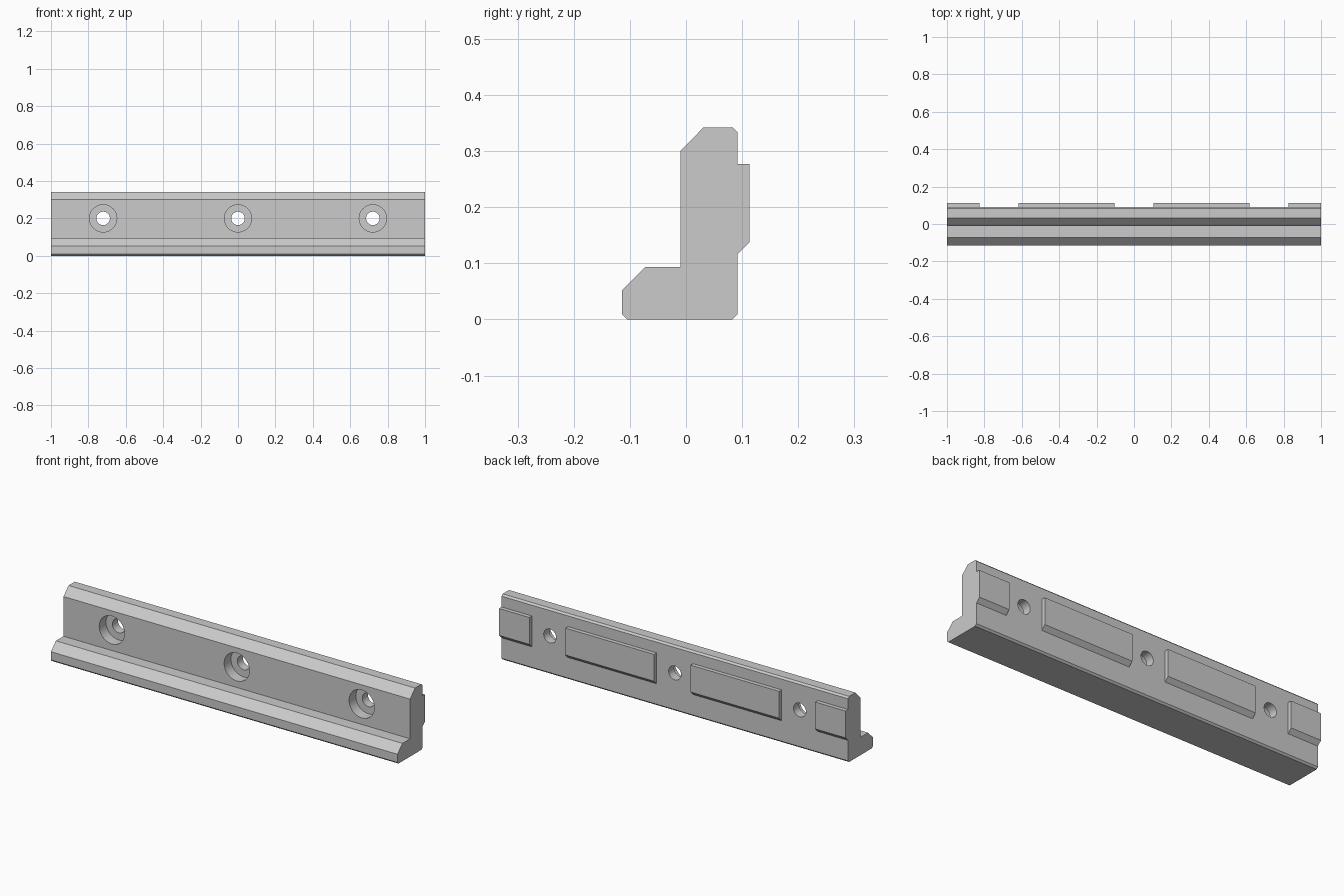
import bpy
import bmesh
import math
from mathutils import Matrix

cube = bpy.data.objects.get("Cube")
if cube:
    bpy.data.objects.remove(cube, do_unlink=True)

grey = bpy.data.materials.new("plain grey")
grey.use_nodes = True
grey.diffuse_color = (0.6, 0.6, 0.6, 1)
grey.node_tree.nodes["Principled BSDF"].inputs["Base Color"].default_value = (0.6, 0.6, 0.6, 1)


def to_object(name, bm):
    bmesh.ops.recalc_face_normals(bm, faces=bm.faces)
    mesh = bpy.data.meshes.new(name)
    bm.to_mesh(mesh)
    bm.free()
    mesh.materials.append(grey)
    obj = bpy.data.objects.new(name, mesh)
    bpy.context.collection.objects.link(obj)
    return obj


def extrude_x(name, profile, x0, x1):
    """Sweep a (y, z) profile along x."""
    bm = bmesh.new()
    face = bm.faces.new([bm.verts.new((x0, y, z)) for y, z in profile])
    swept = bmesh.ops.extrude_face_region(bm, geom=[face])["geom"]
    verts = [v for v in swept if isinstance(v, bmesh.types.BMVert)]
    bmesh.ops.translate(bm, verts=verts, vec=(x1 - x0, 0, 0))
    return to_object(name, bm)


def bore(name, x, z, radius, y0, y1):
    """Cylinder cutter lying along y."""
    bm = bmesh.new()
    place = Matrix.Translation((x, (y0 + y1) / 2, z)) @ Matrix.Rotation(math.pi / 2, 4, "X")
    bmesh.ops.create_cone(bm, cap_ends=True, segments=48, radius1=radius,
                          radius2=radius, depth=y1 - y0, matrix=place)
    return to_object(name, bm)


def combine(target, tool, operation):
    """Apply a boolean and discard the helper."""
    tool.hide_render = True
    mod = target.modifiers.new(operation, "BOOLEAN")
    mod.operation, mod.solver, mod.object = operation, "EXACT", tool
    bpy.context.view_layer.objects.active = target
    bpy.ops.object.modifier_apply(modifier=mod.name)
    bpy.data.objects.remove(tool, do_unlink=True)


# L-shaped rail with chamfered edges
BACK = 0.092
rail = extrude_x("jaw_rail", [
    (-0.105, 0), (0.083, 0), (BACK, 0.009), (BACK, 0.333), (0.083, 0.342),
    (0.031, 0.342), (-0.01, 0.3), (-0.01, 0.093), (-0.073, 0.093),
    (-0.114, 0.052), (-0.114, 0.009)], -1, 1)

# Raised back pads with a sloped lower edge
pad = [(0.07, 0.116), (BACK, 0.116), (0.113, 0.137), (0.113, 0.277), (0.07, 0.277)]
for x0, x1 in ((-1, -0.825), (-0.617, -0.105), (0.105, 0.617), (0.825, 1)):
    combine(rail, extrude_x("back_pad", pad, x0, x1), "UNION")

# Counterbored screw holes
for x in (-0.721, 0, 0.721):
    combine(rail, bore("counterbore", x, 0.2, 0.073, -0.1, 0.046), "DIFFERENCE")
    combine(rail, bore("screw_hole", x, 0.2, 0.036, -0.1, 0.2), "DIFFERENCE")

bpy.ops.object.select_all(action="DESELECT")
rail.select_set(True)
bpy.context.view_layer.objects.active = rail
bpy.ops.object.shade_smooth_by_angle(angle=math.radians(25))
